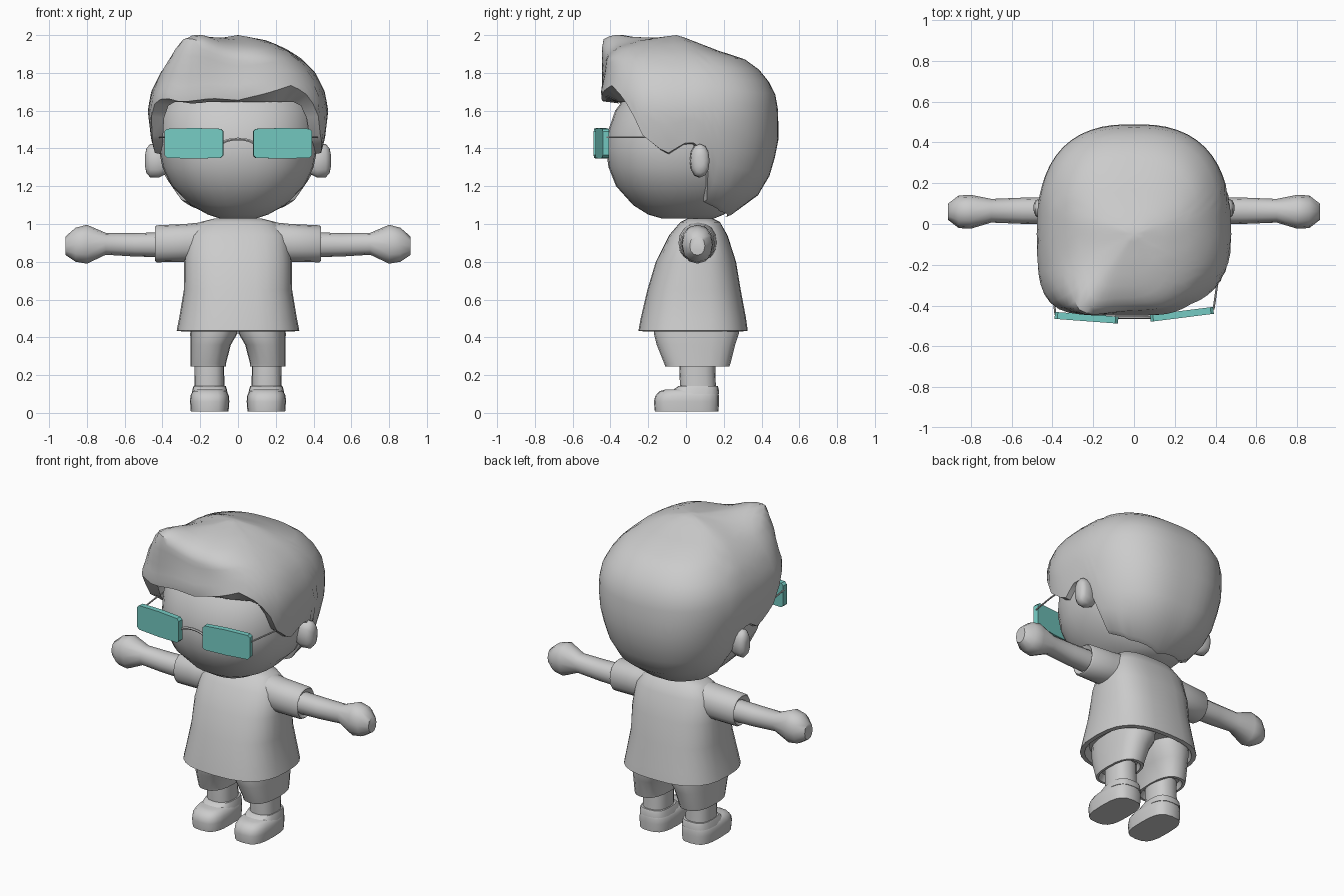
import bpy, bmesh, math
from mathutils import Vector

if "Cube" in bpy.data.objects:
    bpy.data.objects.remove(bpy.data.objects["Cube"])


def interp(table, t):
    """Linear lookup in rows of (key, values...), keys ascending."""
    if t <= table[0][0]:
        return table[0][1:]
    for a, b in zip(table, table[1:]):
        if t <= b[0]:
            f = (t - a[0]) / (b[0] - a[0])
            return tuple(p + (q - p) * f for p, q in zip(a[1:], b[1:]))
    return table[-1][1:]


def skin(name, rings, caps=(True, True), angle=40):
    """Bridge a list of point rings into one smooth-shaded object."""
    bm = bmesh.new()
    vs = [[bm.verts.new(p) for p in r] for r in rings]
    n = len(rings[-1])
    for a, b in zip(vs, vs[1:]):
        for i in range(n):
            j = (i + 1) % n
            if len(a) == 1:
                bm.faces.new((a[0], b[i], b[j]))
            else:
                bm.faces.new((a[i], b[i], b[j], a[j]))
    if caps[0] and len(vs[0]) > 2:
        bm.faces.new(vs[0])
    if caps[1]:
        bm.faces.new(vs[-1])
    bmesh.ops.recalc_face_normals(bm, faces=bm.faces)
    me = bpy.data.meshes.new(name)
    bm.to_mesh(me)
    bm.free()
    ob = bpy.data.objects.new(name, me)
    bpy.context.collection.objects.link(ob)
    bpy.ops.object.select_all(action='DESELECT')
    ob.select_set(True)
    bpy.context.view_layer.objects.active = ob
    bpy.ops.object.shade_smooth_by_angle(angle=math.radians(angle))
    return ob


def oval(r1, r2, n, seg):
    pts = []
    for i in range(seg):
        c, s = math.cos(math.tau * i / seg), math.sin(math.tau * i / seg)
        pts.append((r1 * math.copysign(abs(c) ** (2 / n), c),
                    r2 * math.copysign(abs(s) ** (2 / n), s)))
    return pts


def stack(name, rows, n=2.5, seg=24, side=1, **kw):
    """Vertical loft; rows are (z, centre x, half width, front y, back y)."""
    return skin(name, [[(side * (cx + x), (f + b) / 2 + y, z)
                        for x, y in oval(rx, (b - f) / 2, n, seg)]
                       for z, cx, rx, f, b in rows], **kw)


def along_x(name, rows, side, seg=16, **kw):
    """Sideways loft; rows are (x, y, z, half depth, half height)."""
    return skin(name, [[(side * x, y + u, z + v) for u, v in oval(ry, rz, 2.2, seg)]
                       for x, y, z, ry, rz in rows], **kw)


# Head
stack("head", [(1.03, 0, .10, -.13, .15), (1.05, 0, .16, -.20, .20), (1.1, 0, .25, -.28, .27),
               (1.2, 0, .35, -.37, .34), (1.3, 0, .40, -.41, .38), (1.4, 0, .42, -.425, .40),
               (1.5, 0, .42, -.41, .40), (1.6, 0, .41, -.375, .40), (1.7, 0, .37, -.30, .36),
               (1.8, 0, .28, -.20, .25)], n=2.3, seg=32)

# Hair: outline by height (z, half width, front y, back y) and hairline by angle
OUTLINE = [(1.03, .12, -.2, .20), (1.09, .28, -.3, .33), (1.2, .37, -.38, .42),
           (1.3, .42, -.42, .46), (1.45, .46, -.43, .49), (1.6, .478, -.44, .488),
           (1.7, .46, -.45, .47), (1.8, .41, -.43, .41), (1.88, .33, -.42, .30),
           (1.93, .25, -.37, .13), (1.97, .16, -.25, .04), (2.0, .005, -.055, -.045)]
SIDE = [(56, 1.64), (62, 1.57), (66, 1.48), (83, 1.37), (96, 1.43), (105, 1.43),
        (112, 1.30), (117, 1.13), (140, 1.08), (180, 1.045)]
LEFT = [(0, 1.655), (20, 1.665), (38, 1.645), (48, 1.67)] + SIDE
RIGHT = [(0, 1.655), (20, 1.69), (40, 1.735), (50, 1.69)] + SIDE
LIP = [(0, .76), (45, .80), (70, .88), (180, .90)]
YC = -.05


def hair_point(phi, z):
    rx, f, b = interp(OUTLINE, z)
    sx, sy = math.sin(phi), -math.cos(phi)
    ry = (YC - f) if sy < 0 else (b - YC)
    n = 2.6 + 2.4 * max(0, math.cos(phi + math.radians(38))) ** 4
    r = ((abs(sx) / rx) ** n + (abs(sy) / ry) ** n) ** (-1 / n)
    x, y = r * sx, YC + r * sy
    # swept-up quiff at the front left
    w = min(1, max(0, (z - 1.72) / .16)) * math.exp(-((x + .28) ** 2 + (y + .4) ** 2) / .03)
    return Vector((x, y - .04 * w, z + .10 * w))


ROWS, COLS = 14, 64
rings = [[(0, YC, 2.0)]] + [[] for _ in range(ROWS + 1)]
for i in range(COLS):
    a = -math.pi + math.tau * i / COLS
    deg = abs(math.degrees(a))
    low = interp(RIGHT if a > 0 else LEFT, deg)[0]
    for k in range(1, ROWS + 1):
        p = hair_point(a, 2.0 - (2.0 - low) * (k / ROWS) ** 1.6)
        rings[k].append(p)
    s = interp(LIP, deg)[0]
    rings[-1].append((p.x * s, YC + (p.y - YC) * s, min(low, 1.655) - .01))
skin("hair", rings, caps=(False, False))

# Shirt with a hollow hem
stack("shirt", [(1.03, 0, .12, .01, .14), (1.01, 0, .20, -.03, .18), (.94, 0, .265, -.09, .22),
                (.8, 0, .285, -.16, .265), (.65, 0, .287, -.205, .29), (.5, 0, .312, -.24, .318),
                (.435, 0, .325, -.252, .327), (.432, 0, .30, -.228, .302), (.47, 0, .28, -.2, .29)],
      n=2.7, seg=28)

# Paired parts
for side, word in ((1, "right"), (-1, "left")):
    along_x("sleeve_" + word, [(.18, .065, .905, .10, .105), (.28, .06, .90, .10, .10),
                               (.43, .06, .895, .092, .098), (.44, .06, .895, .085, .09),
                               (.42, .06, .895, .06, .065)], side)
    along_x("arm_" + word, [(.40, .065, .89, .066, .066), (.55, .065, .89, .064, .062),
                            (.70, .065, .895, .058, .058), (.80, .06, .893, .083, .103),
                            (.86, .06, .89, .08, .09), (.912, .06, .885, .04, .05)],
            side, seg=12, angle=50)
    along_x("ear_" + word, [(.38, .07, 1.335, .04, .07), (.42, .07, 1.335, .05, .09),
                            (.465, .075, 1.335, .05, .088), (.485, .078, 1.335, .036, .065),
                            (.492, .08, 1.335, .015, .03)], side, seg=12, angle=60)
    stack("shorts_" + word, [(.48, .125, .125, -.17, .28), (.42, .128, .125, -.17, .28),
                             (.36, .145, .107, -.155, .26), (.26, .158, .094, -.115, .235),
                             (.245, .158, .094, -.11, .23), (.245, .158, .08, -.095, .21),
                             (.28, .158, .07, -.07, .19)], side=side, seg=20)
    stack("leg_" + word, [(.34, .152, .078, -.03, .155), (.22, .152, .079, -.035, .155),
                          (.10, .152, .08, -.03, .16)], side=side, seg=16)
    stack("shoe_" + word, [(.008, .15, .100, -.165, .172), (.06, .15, .104, -.17, .175),
                           (.09, .15, .102, -.163, .174), (.115, .15, .09, -.14, .17),
                           (.125, .15, .075, -.105, .165)], side=side, n=3, seg=20)
    stack("shoe_collar_" + word, [(.10, .15, .096, -.09, .175), (.128, .15, .09, -.06, .173),
                                  (.142, .15, .085, -.04, .168)], side=side, n=3, seg=20)

# Glasses: tinted rectangular lenses with clipped corners
teal = bpy.data.materials.new("lens_teal")
teal.diffuse_color = (.18, .60, .55, 1)
teal.use_nodes = True
teal.node_tree.nodes["Principled BSDF"].inputs["Base Color"].default_value = teal.diffuse_color
for word, loc, turn in (("left", (-.233, -.460, 1.428), -.075), ("right", (.235, -.443, 1.428), .125)):
    outline = [(-.142, -.078), (0, -.082), (.142, -.078), (.156, -.064), (.156, .062),
               (.142, .076), (0, .08), (-.142, .076), (-.156, .062), (-.156, -.064)]
    lens = skin("lens_" + word, [[(x, y, z) for x, z in outline] for y in (-.017, .017)], angle=30)
    lens.location, lens.rotation_euler = loc, (0, 0, turn)
    lens.data.materials.append(teal)


# Thin wire bridge and temples
def wire(name, pts, r=.005):
    rings = []
    for i, p in enumerate(pts):
        d = (Vector(pts[min(i + 1, len(pts) - 1)]) - Vector(pts[max(i - 1, 0)])).normalized()
        u = d.cross(Vector((0, 0, 1))).normalized()
        v = u.cross(d)
        rings.append([Vector(p) + r * (math.cos(t) * u + math.sin(t) * v)
                      for t in (math.tau * k / 6 for k in range(6))])
    skin(name, rings)


wire("bridge", [(.09 * math.sin(t), -.457, 1.415 + .035 * math.cos(t))
                for t in (math.pi * (k / 8 - .5) for k in range(9))], .008)
wire("temple_left", [(-.385, -.445, 1.46), (-.41, -.25, 1.46), (-.43, -.05, 1.455)])
wire("temple_right", [(.39, -.42, 1.46), (.415, -.25, 1.46), (.43, -.05, 1.455)])
